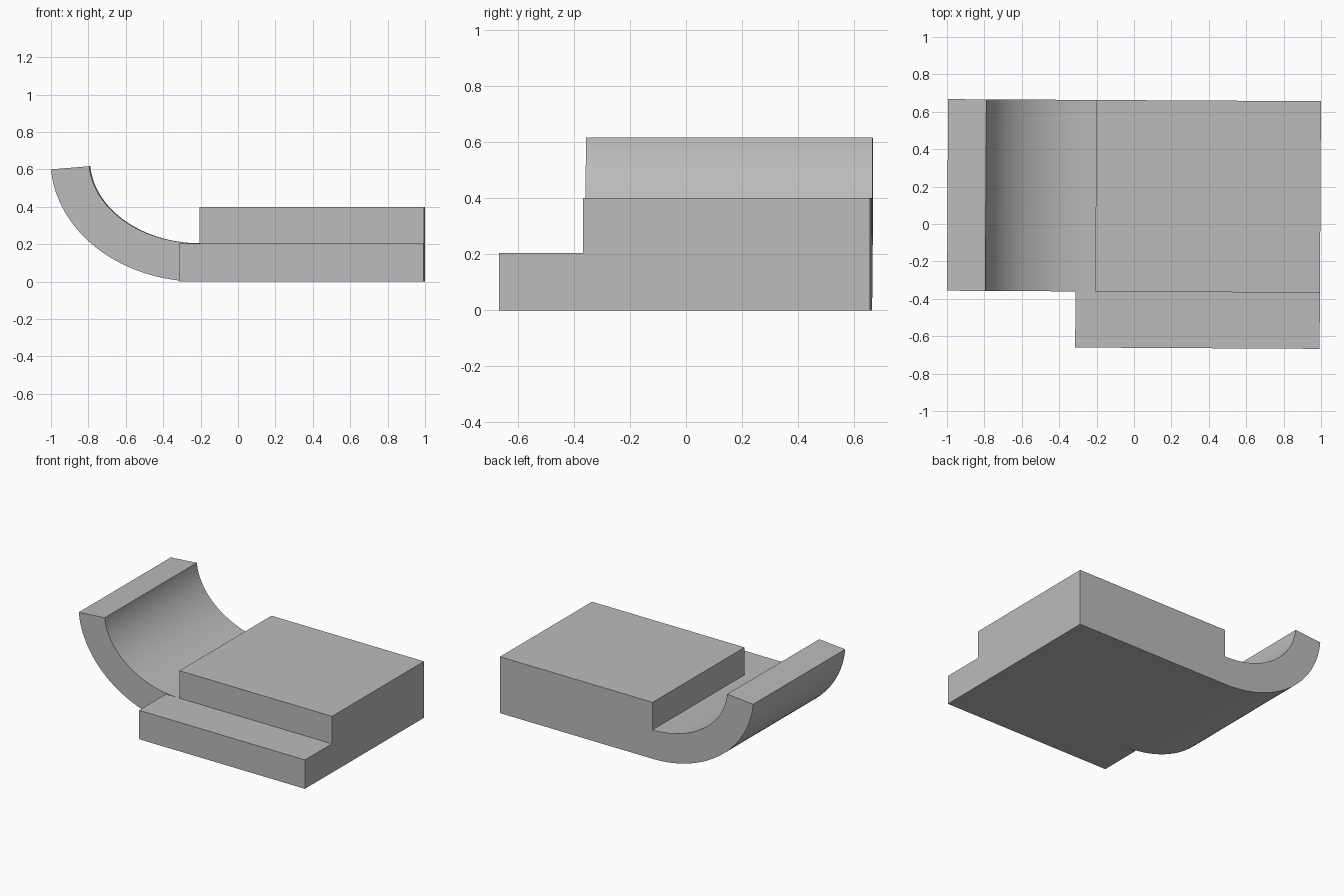
import bpy, bmesh, math

cube = bpy.data.objects.get("Cube")
if cube:
    bpy.data.objects.remove(cube)

grey = bpy.data.materials.new("plain grey")
grey.use_nodes = True
colour = (0.5, 0.5, 0.5, 1)
grey.diffuse_color = colour
grey.node_tree.nodes["Principled BSDF"].inputs["Base Color"].default_value = colour

TURN = -0.0055            # slight turn of the whole piece about z
RIGHT, BACK, STEP = 0.996, 0.662, -0.362
CURL_X, SLAB_Z, BLOCK_Z = -0.205, 0.205, 0.4


def extrude_profile(name, profile, y0, y1):
    """Sweep an x-z outline along y into a closed solid."""
    bm = bmesh.new()
    face = bm.faces.new([bm.verts.new((x, y0, z)) for x, z in profile])
    grown = bmesh.ops.extrude_face_region(bm, geom=[face])["geom"]
    moved = [v for v in grown if isinstance(v, bmesh.types.BMVert)]
    bmesh.ops.translate(bm, verts=moved, vec=(0, y1 - y0, 0))
    bmesh.ops.recalc_face_normals(bm, faces=bm.faces)
    mesh = bpy.data.meshes.new(name)
    bm.to_mesh(mesh)
    bm.free()
    mesh.materials.append(grey)
    obj = bpy.data.objects.new(name, mesh)
    bpy.context.collection.objects.link(obj)
    obj.rotation_euler.z = TURN
    return obj


def curl(a, b, base, steps=40):
    """Quarter-ellipse from the flat bottom up to the raised tip."""
    sweep = math.radians(85.6)
    angles = [sweep * i / steps for i in range(steps + 1)]
    return [(CURL_X - a * math.sin(t), base + b * (1 - math.cos(t))) for t in angles]


# Raised block with the upward curling lip, as one solid
outer = curl(0.795, 0.65, 0)
inner = curl(0.59, 0.446, SLAB_Z)
block = [(CURL_X, BLOCK_Z), (RIGHT, BLOCK_Z), (RIGHT, 0)]
body = extrude_profile("block_with_curled_lip", outer + inner[::-1] + block, STEP, BACK)

# Low step along the front
step = [(-0.311, 0), (RIGHT, 0), (RIGHT, SLAB_Z), (-0.311, SLAB_Z)]
extrude_profile("front_step", step, -BACK, STEP)

# Smooth curl, sharp corners
bpy.ops.object.select_all(action="DESELECT")
body.select_set(True)
bpy.context.view_layer.objects.active = body
bpy.ops.object.shade_smooth_by_angle(angle=math.radians(30))
